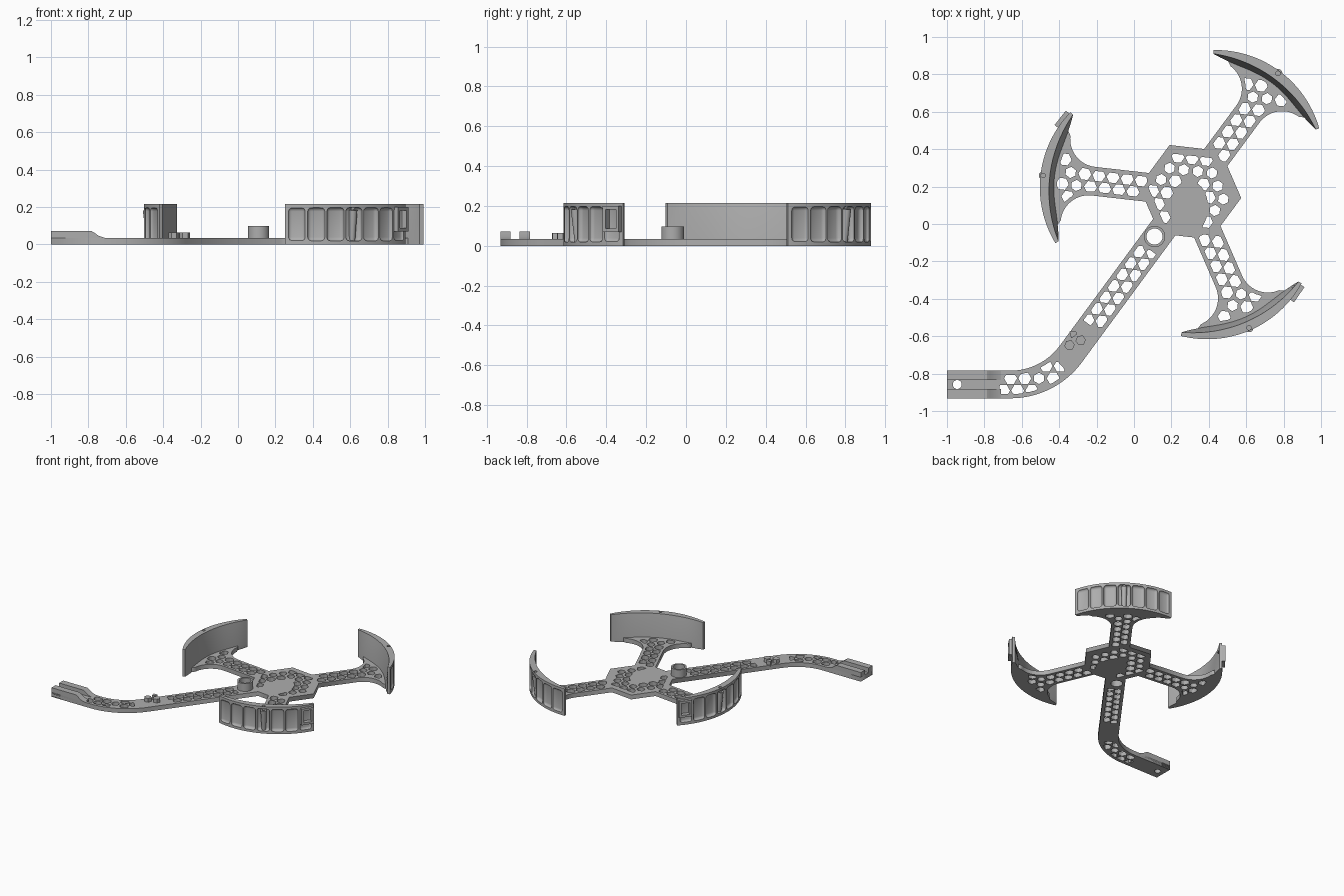
import bpy, bmesh
from math import sin, cos, radians, pi, hypot
from mathutils import Vector, Matrix

if "Cube" in bpy.data.objects:
    bpy.data.objects.remove(bpy.data.objects["Cube"])

mat = bpy.data.materials.new("grey plastic")
mat.use_nodes = True
GREY = (0.42, 0.42, 0.42, 1)
mat.diffuse_color = GREY
mat.node_tree.nodes["Principled BSDF"].inputs["Base Color"].default_value = GREY

HUB = Vector((0.30, 0.17))
ARMS = {"upper": 53.5, "side": 173.5, "lower": 293.5}
STEM = 233.5
T, H = 0.035, 0.216              # plate thickness, wall height
HALF_ARM, HALF_STEM = 0.077, 0.074
FLARE_U, FLARE_R = 0.52, 0.15    # fillet between arm and wall
WALL_C, WALL_R, WALL_A = 0.229, 0.576, 37.7
BEND, BEND_R = Vector((-0.66, -0.858 + 0.4)), 0.4


def arc(cx, cy, r, a0, a1, n=16):
    angles = [radians(a0 + (a1 - a0) * i / n) for i in range(n + 1)]
    return [(cx + r * cos(a), cy + r * sin(a)) for a in angles]


def place(pts, deg):
    c, s = cos(radians(deg)), sin(radians(deg))
    return [(HUB.x + c * u - s * v, HUB.y + s * u + c * v) for u, v in pts]


def local(p, deg):
    d = Vector(p) - HUB
    c, s = cos(radians(deg)), sin(radians(deg))
    return d.x * c + d.y * s, d.y * c - d.x * s


def frame(deg):
    return Matrix.Translation((HUB.x, HUB.y, 0)) @ Matrix.Rotation(radians(deg), 4, 'Z')


def make(name, bm, matrix=None):
    bmesh.ops.recalc_face_normals(bm, faces=bm.faces)
    me = bpy.data.meshes.new(name)
    bm.to_mesh(me)
    bm.free()
    me.materials.append(mat)
    ob = bpy.data.objects.new(name, me)
    if matrix:
        ob.matrix_world = matrix
    bpy.context.collection.objects.link(ob)
    return ob


def prism(name, pts, z0, z1, matrix=None):
    bm = bmesh.new()
    f = bm.faces.new([bm.verts.new((x, y, z0)) for x, y in pts])
    top = bmesh.ops.extrude_face_region(bm, geom=[f])["geom"]
    bmesh.ops.translate(bm, vec=(0, 0, z1 - z0), verts=[g for g in top if isinstance(g, bmesh.types.BMVert)])
    return make(name, bm, matrix)


def add_box(bm, size, matrix, bevel=0):
    part = bmesh.new()
    bmesh.ops.create_cube(part, size=1, matrix=Matrix.Diagonal((*size, 1)))
    if bevel:
        bmesh.ops.bevel(part, geom=part.edges[:], offset=bevel, segments=3, profile=0.5, affect='EDGES')
    part.transform(matrix)
    tmp = bpy.data.meshes.new("tmp")
    part.to_mesh(tmp)
    part.free()
    bm.from_mesh(tmp)
    bpy.data.meshes.remove(tmp)


def finish(ob, cutters=()):
    bpy.ops.object.select_all(action='DESELECT')
    bpy.context.view_layer.objects.active = ob
    ob.select_set(True)
    for c in cutters:
        m = ob.modifiers.new("cut", 'BOOLEAN')
        m.operation, m.solver, m.object = 'DIFFERENCE', 'EXACT', c
        bpy.ops.object.modifier_apply(modifier=m.name)
    bpy.ops.object.shade_smooth_by_angle(angle=radians(30))


# Plate outline: hub, three flared arms, bent stem
def arm_outline():
    half = [(0.275 - HALF_ARM * 0.577, -HALF_ARM)]
    half += arc(FLARE_U, -HALF_ARM - FLARE_R, FLARE_R, 90, 0)
    half += arc(WALL_C, 0, 0.535, -30, -2, 8)
    return half + [(u, -v) for u, v in reversed(half)]


root = 0.275 - HALF_STEM * 0.577
stem = place([(root, -HALF_STEM)], STEM)
stem += arc(*BEND, BEND_R - HALF_STEM, STEM - 270, -90)
stem += [(-1, -0.858 + HALF_STEM), (-1, -0.858 - HALF_STEM)]
stem += arc(*BEND, BEND_R + HALF_STEM, -90, STEM - 270)
stem += place([(root, HALF_STEM)], STEM)
corner = (0.275, 0)
outline = (place([corner], 353.5) + place(arm_outline(), 53.5) + place([corner], 113.5)
           + place(arm_outline(), 173.5) + stem + place(arm_outline(), 293.5))
RING = Vector((0.11, -0.067))
loops = [outline, arc(*RING, 0.043, 0, 348, 29), arc(-0.945, -0.858, 0.024, 0, 345, 23)]


# Honeycomb regions
def in_hub(p):
    u, v = local(p, STEM)
    flat = max(u * cos(a) + v * sin(a) for a in [pi / 6 + k * pi / 3 for k in range(6)])
    solid = hypot((p[0] - 0.295) / 0.10, (p[1] - 0.09) / 0.14) < 1
    return flat < 0.195 and not solid and (Vector(p) - RING).length > 0.075


def in_arm(p, deg):
    u, v = local(p, deg)
    if u < 0.235 or hypot(u - WALL_C, v) > 0.485:
        return False
    if u < FLARE_U:
        return abs(v) < HALF_ARM - 0.02
    return abs(v) < 0.22 and hypot(u - FLARE_U, abs(v) - HALF_ARM - FLARE_R) > FLARE_R + 0.02


def in_stem(p):
    u, v = local(p, STEM)
    return 0.375 < u < 0.89 and abs(v) < 0.052


def in_bend(p):
    d = Vector(p) - BEND
    if d.x < 0:
        return p[0] > -0.72 and abs(p[1] + 0.858) < 0.052
    return abs(d.length - BEND_R) < 0.052 and d.y < -1.1 * d.x


def honeycomb(deg, inside, origin=HUB, pitch=0.076, r=0.035):
    c, s = cos(radians(deg)), sin(radians(deg))
    for j in range(-14, 14):
        for i in range(-14, 14):
            u, v = (i + 0.5 * (j % 2)) * pitch, (j + 0.5) * pitch * 0.866
            mid = Vector((origin[0] + c * u - s * v, origin[1] + s * u + c * v))
            if not inside(mid):
                continue
            pts, total = [], 0
            for k in range(24):
                a = k * pi / 12
                full = r * 0.866 / cos((a + pi / 6) % (pi / 3) - pi / 6)
                d = full * Vector((cos(a + radians(deg + 30)), sin(a + radians(deg + 30))))
                t = next((t / 20 for t in range(20, 0, -1) if inside(mid + d * t / 20)), 0.05)
                pts.append(tuple(mid + d * t))
                total += t
            if total > 12:
                loops.append(pts if total < 24 else pts[::4])


honeycomb(STEM, in_hub)
for deg in ARMS.values():
    honeycomb(deg, lambda p, a=deg: in_arm(p, a))
honeycomb(STEM, in_stem)
honeycomb(0, in_bend, (-0.66, -0.858))

cu = bpy.data.curves.new("plate", 'CURVE')
cu.dimensions, cu.fill_mode, cu.extrude = '2D', 'BOTH', T / 2
for pts in loops:
    sp = cu.splines.new('POLY')
    sp.points.add(len(pts) - 1)
    for q, p in zip(sp.points, pts):
        q.co = (*p, 0, 1)
    sp.use_cyclic_u = True
cu.materials.append(mat)
plate = bpy.data.objects.new("plate", cu)
plate.location.z = T / 2
bpy.context.collection.objects.link(plate)
bpy.ops.object.select_all(action='DESELECT')
bpy.context.view_layer.objects.active = plate
plate.select_set(True)
bpy.ops.object.convert(target='MESH')


# Curved walls with recessed panels outside
def wall_section(bm, a):
    s = abs(a) / WALL_A
    top, base = 0.02 + 0.03 * (1 - s * s), 0.02 + 0.055 * (1 - s ** 4)
    prof = [(0, 0), (0, H), (top, H), (base, T), (base, 0)]
    c, n = cos(radians(a)), sin(radians(a))
    return [bm.verts.new((WALL_C + (WALL_R - d) * c, (WALL_R - d) * n, z)) for d, z in prof]


def on_wall(a, r, z):
    return Matrix.Translation((WALL_C, 0, z)) @ Matrix.Rotation(radians(a), 4, 'Z') @ Matrix.Translation((r, 0, 0))


for name, deg in ARMS.items():
    bm = bmesh.new()
    rings = [wall_section(bm, WALL_A * (i / 18 - 1)) for i in range(37)]
    for a, b in zip(rings, rings[1:]):
        for k in range(5):
            bm.faces.new((a[k], a[k - 1], b[k - 1], b[k]))
    bm.faces.new(rings[0])
    bm.faces.new(rings[-1])
    wall = make(name + "_wall", bm, frame(deg))

    bm = bmesh.new()
    for i in range(-3, 4):
        depth = 0.028 - 0.005 * abs(i)
        add_box(bm, (0.1, 0.094, 0.178), on_wall(i * 10.4, WALL_R - depth + 0.05, 0.108), 0.02)
    panels = make("panel_cutter", bm, frame(deg))
    bore = prism("bore_cutter", arc(0.79, 0, 0.012, 0, 337.5, 15), 0.1, 0.3, frame(deg))
    finish(wall, [panels, bore])

    # Leaning pin in the middle panel
    bm = bmesh.new()
    bmesh.ops.create_cone(bm, cap_ends=True, segments=20, radius1=0.016, radius2=0.022, depth=0.165,
                          matrix=Matrix.Translation((0.785, 0, 0.102)) @ Matrix.Rotation(0.09, 4, 'Y'))
    finish(make(name + "_pin", bm, frame(deg)), [bore])
    for c in (panels, bore):
        bpy.data.objects.remove(c)

# Strap frames on the facing wall ends
for name, side in (("side", -1), ("lower", 1)):
    bm = bmesh.new()
    for dy, dz, w, h in ((-0.04, 0, 0.018, 0.13), (0.04, 0, 0.018, 0.13), (0, 0.056, 0.08, 0.018), (0, -0.056, 0.08, 0.018)):
        add_box(bm, (0.04, w, h), on_wall(side * 32, 0.577, 0.135) @ Matrix.Translation((0, dy, dz)))
    make(name + "_strap_frame", bm, frame(ARMS[name]))

# Ring socket on the stem root
socket = prism("ring_socket", arc(*RING, 0.057, 0, 350, 35), 0, 0.098)
bore = prism("ring_cutter", arc(*RING, 0.043, 0, 348, 29), -0.1, 0.2)
finish(socket, [bore])
bpy.data.objects.remove(bore)

# Small raised posts before the bend
for i, (x, y) in enumerate(((-0.345, -0.648), (-0.285, -0.622))):
    prism(f"hex_post_{i + 1}", arc(x, y, 0.028, 8, 308, 5), T - 0.01, 0.065)
prism("wedge_post", [(-0.345, -0.575), (-0.31, -0.575), (-0.305, -0.59), (-0.335, -0.612)], T - 0.01, 0.065)

# Clamp rails at the end of the stem
for name, y in (("front_rail", -0.881), ("back_rail", -0.784)):
    pts = [(-1, 0.005), (-1, 0.073), (-0.785, 0.073), (-0.768, 0.063), (-0.745, 0.046), (-0.71, T), (-0.71, 0.005)]
    side = Matrix.Translation((0, y, 0)) @ Matrix.Rotation(pi / 2, 4, 'X')
    finish(prism(name, pts, 0, 0.051, side))
